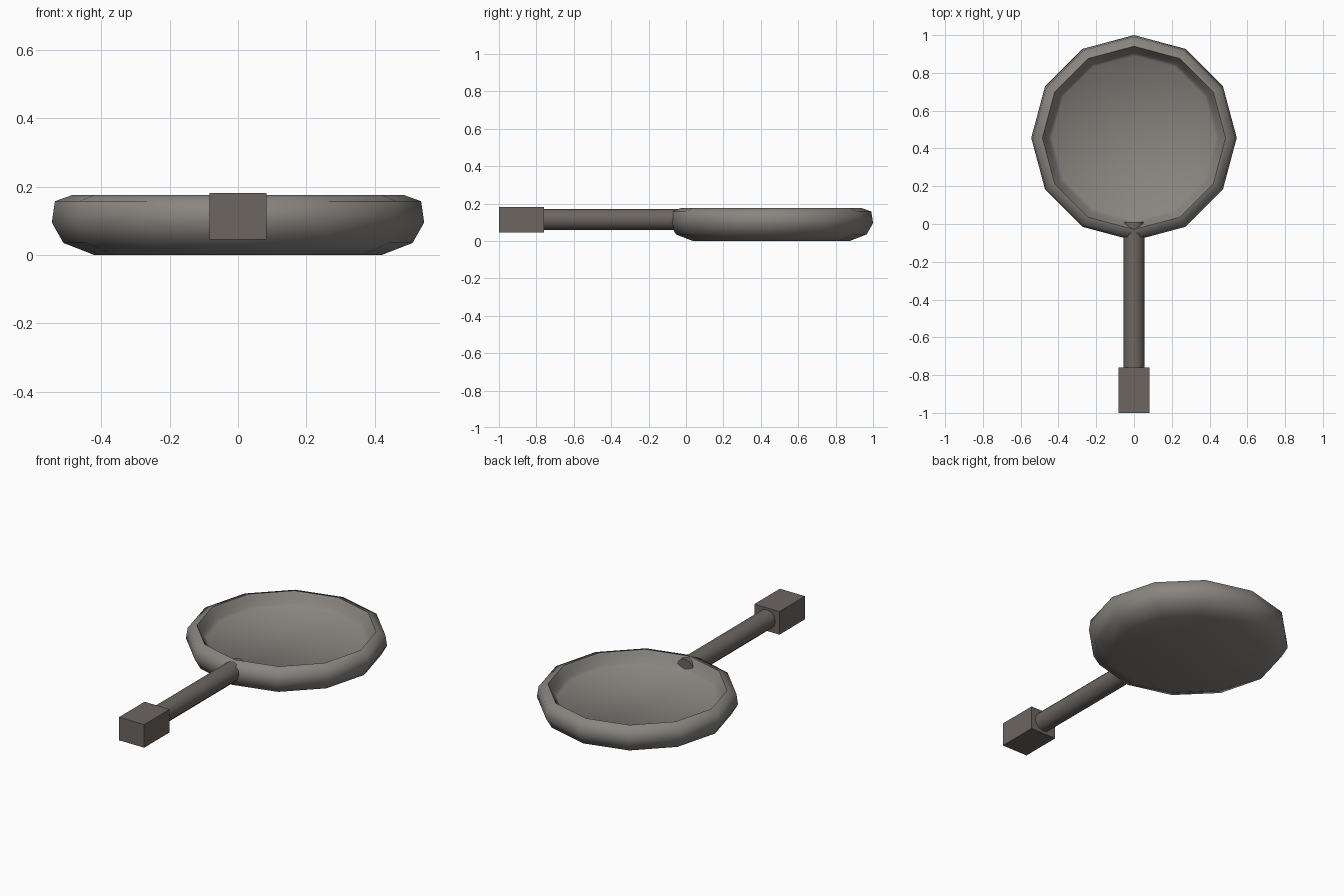
import bpy, bmesh, math

if "Cube" in bpy.data.objects:
    bpy.data.objects.remove(bpy.data.objects["Cube"])

SIDES = 12
CY = 0.456  # centre of the pan body


def material(name, c):
    m = bpy.data.materials.new(name)
    m.diffuse_color = (*c, 1)
    m.use_nodes = True
    m.node_tree.nodes["Principled BSDF"].inputs["Base Color"].default_value = m.diffuse_color
    return m


iron = material("iron", (0.25, 0.235, 0.215))
dark_iron = material("dark_iron", (0.15, 0.133, 0.12))


def finish(obj, name, mat, smooth=None):
    obj.name = name
    obj.data.materials.append(mat)
    if smooth:
        bpy.ops.object.select_all(action='DESELECT')
        obj.select_set(True)
        bpy.context.view_layer.objects.active = obj
        bpy.ops.object.shade_smooth_by_angle(angle=math.radians(smooth))


# Pan body: profile (radius, z) from base, over the rim, to the cooking floor
profile = [(0.42, 0.0), (0.51, 0.035), (0.544, 0.095), (0.535, 0.157),
           (0.485, 0.175), (0.467, 0.145), (0.45, 0.115), (0.434, 0.1)]
bm = bmesh.new()
rings = []
for r, z in profile:
    rings.append([bm.verts.new((r * math.cos(2 * math.pi * i / SIDES),
                                CY + r * math.sin(2 * math.pi * i / SIDES), z))
                  for i in range(SIDES)])
for a, b in zip(rings, rings[1:]):
    for i in range(SIDES):
        j = (i + 1) % SIDES
        bm.faces.new((a[i], a[j], b[j], b[i]))
bm.faces.new(rings[0][::-1])
bm.faces.new(rings[-1])
bmesh.ops.recalc_face_normals(bm, faces=bm.faces[:])
mesh = bpy.data.meshes.new("pan_body")
bm.to_mesh(mesh)
bm.free()
pan = bpy.data.objects.new("pan_body", mesh)
bpy.context.collection.objects.link(pan)
finish(pan, "pan_body", iron, 75)

# Handle rod: its front end pokes slightly through the pan wall
y0, y1 = -0.77, 0.01
bpy.ops.mesh.primitive_cylinder_add(vertices=12, radius=0.056, depth=y1 - y0,
                                    location=(0, (y0 + y1) / 2, 0.115),
                                    rotation=(math.pi / 2, 0, 0))
finish(bpy.context.object, "handle_rod", dark_iron, 40)

# Square grip block at the end of the handle
bpy.ops.mesh.primitive_cube_add(size=1, location=(0, -0.88, 0.113))
grip = bpy.context.object
grip.scale = (0.166, 0.24, 0.137)
finish(grip, "handle_end_block", dark_iron)
